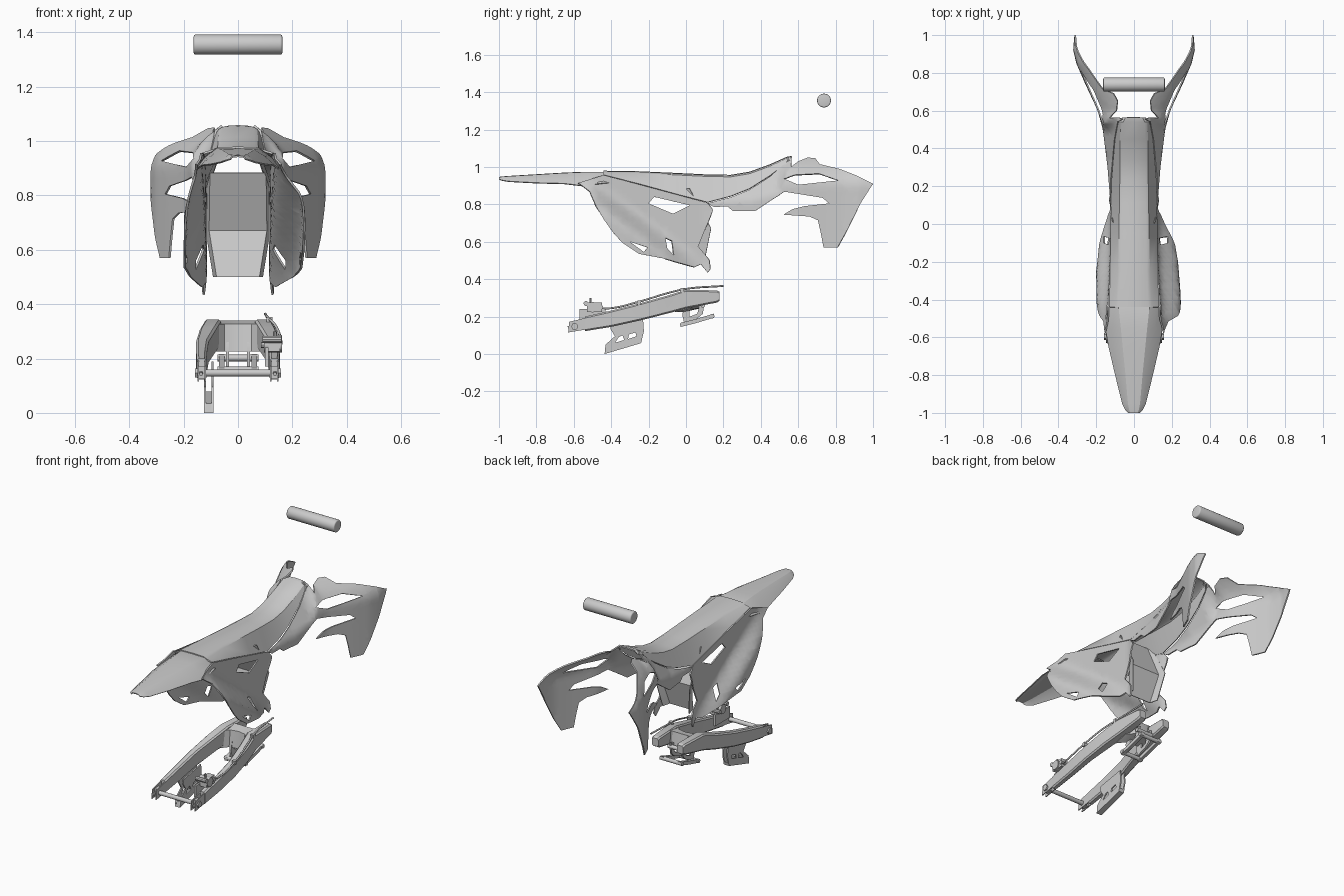
import bpy, bmesh
from math import sin, pi
from mathutils import Vector

if "Cube" in bpy.data.objects:
    bpy.data.objects.remove(bpy.data.objects["Cube"])


def finish(name, bm, angle=0.6):
    bmesh.ops.recalc_face_normals(bm, faces=bm.faces)
    me = bpy.data.meshes.new(name)
    bm.to_mesh(me)
    bm.free()
    ob = bpy.data.objects.new(name, me)
    bpy.context.collection.objects.link(ob)
    bpy.ops.object.select_all(action='DESELECT')
    ob.select_set(True)
    bpy.context.view_layer.objects.active = ob
    bpy.ops.object.shade_smooth_by_angle(angle=angle)
    return ob


def interp(t, pts):
    if t <= pts[0][0]:
        return pts[0][1]
    for (a, b), (c, d) in zip(pts, pts[1:]):
        if t <= c:
            return b + (d - b) * (t - a) / (c - a)
    return pts[-1][1]


def panel(name, loops, fx, thick=0.008, step=0.025):
    """Fill a (y, z) outline with holes, slice it finely and bend it to x = fx(y, z)."""
    bm = bmesh.new()
    for loop in loops:
        vs = [bm.verts.new((0, y, z)) for y, z in loop]
        for i, v in enumerate(vs):
            bm.edges.new((vs[i - 1], v))
    bmesh.ops.triangle_fill(bm, edges=bm.edges[:], use_beauty=True, normal=(1, 0, 0))
    if step:
        for axis, lo, hi in ((1, -1, 1), (2, 0, 1.1)):
            n = Vector((0, 0, 0))
            n[axis] = 1
            for i in range(int((hi - lo) / step)):
                bmesh.ops.bisect_plane(bm, geom=bm.verts[:] + bm.edges[:] + bm.faces[:],
                                       dist=1e-5, plane_co=n * (lo + (i + .5) * step), plane_no=n)
    for v in bm.verts:
        v.co.x = fx(v.co.y, v.co.z)
    bmesh.ops.recalc_face_normals(bm, faces=bm.faces)
    bmesh.ops.solidify(bm, geom=bm.faces[:], thickness=thick)
    return finish(name, bm, .8)


def loft(name, rings, closed=True, thick=0, angle=0.6):
    bm = bmesh.new()
    vr = [[bm.verts.new(p) for p in r] for r in rings]
    n = len(vr[0])
    for a, b in zip(vr, vr[1:]):
        for i in range(n if closed else n - 1):
            j = (i + 1) % n
            bm.faces.new((a[i], a[j], b[j], b[i]))
    if closed:
        bm.faces.new(vr[0])
        bm.faces.new(vr[-1])
    bmesh.ops.recalc_face_normals(bm, faces=bm.faces)
    if thick:
        bmesh.ops.solidify(bm, geom=bm.faces[:], thickness=thick)
    return finish(name, bm, angle)


def box(name, x0, x1, y0, y1, z0, z1):
    return loft(name, [[(x0, y, z0), (x1, y, z0), (x1, y, z1), (x0, y, z1)] for y in (y0, y1)])


def rod(name, a, b, r, seg=20, bevel=0):
    a, b = Vector(a), Vector(b)
    bm = bmesh.new()
    bmesh.ops.create_cone(bm, cap_ends=True, segments=seg, radius1=r, radius2=r, depth=(b - a).length)
    if bevel:
        rim = [e for e in bm.edges if abs(e.verts[0].co.z - e.verts[1].co.z) < 1e-5]
        bmesh.ops.bevel(bm, geom=rim, offset=bevel, segments=3, affect='EDGES', profile=0.5)
    rot = Vector((0, 0, 1)).rotation_difference(b - a).to_matrix()
    for v in bm.verts:
        v.co = rot @ v.co + (a + b) / 2
    return finish(name, bm)


# Handlebar pad
rod("bar_pad", (-.163, .738, 1.355), (.163, .738, 1.355), .037, 32, .007)

# Seat: y, top z, side edge z, half width of top, half width of edge
seat = [(-.44, .977, .958, .095, .13), (-.25, .974, .91, .085, .127), (-.05, .965, .855, .08, .124),
        (.115, .957, .812, .077, .122), (.24, .955, .845, .075, .118), (.34, .972, .885, .075, .11),
        (.45, 1.012, .955, .074, .1), (.54, 1.052, 1.025, .071, .083), (.565, 1.056, 1.04, .055, .06)]
loft("seat", [[(-wb, y, ze), (-wt, y, zt - .008), (-wt * .8, y, zt), (0, y, zt + .003), (wt * .8, y, zt),
               (wt, y, zt - .008), (wb, y, ze)] for y, zt, ze, wt, wb in seat],
     closed=False, thick=.008, angle=.5)

# Rear fender: y, top z, edge z, crease half width, edge half width
fender = [(-1, .945, .935, .02, .03), (-.985, .947, .93, .025, .047), (-.95, .95, .924, .032, .063),
          (-.8, .959, .916, .045, .1), (-.65, .968, .912, .06, .135), (-.55, .972, .9, .07, .152),
          (-.44, .972, .915, .082, .148), (-.36, .955, .915, .085, .12)]
loft("rear_fender", [[(-w, y, ze), (-(w + c) / 2, y, ze + (zt - ze) * .6), (-c, y, zt), (0, y, zt + .002),
                      (c, y, zt), ((w + c) / 2, y, ze + (zt - ze) * .6), (w, y, ze)]
                     for y, zt, ze, c, w in fender], closed=False, thick=.006, angle=.25)

# Side panels, bulging more on the right over the exhaust
side_outline = [(-.44, .957), (-.575, .915), (-.515, .87), (-.48, .79), (-.44, .72), (-.39, .65), (-.34, .595),
                (-.25, .535), (-.115, .51), (.045, .465), (.08, .48), (.115, .435), (.13, .455), (.125, .5),
                (.1, .535), (.065, .575), (.145, .77), (.115, .808)]
windows = [[(-.2, .805), (-.17, .84), (.02, .795), (-.07, .75)],
           [(-.3, .6), (-.205, .57), (-.225, .545)],
           [(-.11, .622), (-.075, .605), (-.065, .53), (-.1, .565)]]


def side_x(s, bulge):
    def fx(y, z):
        d = -.583 * (y + .5) - .813 * (z - .93)
        t = min(max((d + .01) / .13, 0), 1)
        base = interp(y, [(-.5, .142), (-.2, .128), (.1, .122), (.13, .132)])
        return s * (base + interp(y, bulge) * t * t * (3 - 2 * t))
    return fx


bulges = {1: [(-.56, .04), (-.49, .1), (-.42, .11), (-.34, .11), (-.2, .105), (-.1, .09), (0, .055), (.12, .01)],
          -1: [(-.56, .03), (-.42, .06), (-.25, .07), (-.1, .058), (0, .04), (.12, .008)]}

# Radiator shrouds
shroud_outline = [(.115, .806), (.24, .838), (.34, .878), (.45, .95), (.535, 1.025), (.555, 1.06), (.565, 1.04),
                  (.56, 1.0), (.6, 1.03), (.65, 1.05), (.69, 1.048), (.715, 1.015), (.82, .99), (.91, .955),
                  (1, .91), (.93, .8), (.86, .66), (.81, .57), (.735, .57), (.72, .65), (.705, .715),
                  (.66, .735), (.52, .745), (.57, .775), (.63, .79), (.765, .805), (.73, .835), (.525, .868),
                  (.37, .765), (.25, .765), (.22, .79), (.15, .785)]
shroud_window = [(.525, .937), (.58, .958), (.71, .965), (.815, .928), (.6, .905)]


def shroud_x(s):
    spread = [(.12, .126), (.3, .14), (.5, .165), (.6, .192), (.75, .262), (.85, .305), (.92, .322), (1, .316)]
    seat_z = [(.115, .806), (.34, .878), (.45, .95), (.54, 1.025), (.6, 1.05)]
    seat_x = [(.115, .122), (.34, .11), (.45, .1), (.54, .083)]

    def fx(y, z):
        outer = interp(y, spread) - 5 * max(0, z - .89) ** 2 * interp(y, [(.35, 0), (.6, 1)])
        if y < .62:
            slope = interp(y, [(.5, .55), (.62, 2.5)])
            outer = min(outer, interp(y, seat_x) + .004 + slope * max(0, interp(y, seat_z) - z))
        return s * outer
    return fx


for s, side in ((1, "right"), (-1, "left")):
    panel(side + "_side_panel", [side_outline] + windows, side_x(s, bulges[s]))
    panel(side + "_shroud", [shroud_outline, shroud_window], shroud_x(s))

# Inner mudguard with folded side flanges
guard = [(.0, .885, .1, .02), (.095, .672, .103, .04), (.05, .5, .075, .05)]
loft("inner_mudguard", [[(-w - .012, y + f, z), (-w, y, z), (w, y, z), (w + .012, y + f, z)]
                        for y, z, w, f in guard], closed=False, thick=.005)

# Swingarm: y, centre x, half width, bottom z, top z
arm = [(-.54, .134, .018, .122, .2), (-.4, .134, .02, .145, .232), (-.25, .131, .023, .178, .27),
       (-.1, .112, .029, .216, .312), (0, .093, .03, .243, .343), (.165, .085, .026, .275, .34),
       (.18, .085, .022, .285, .333)]
for s, side in ((1, "right"), (-1, "left")):
    rings = []
    for y, x, w, a, b in arm:
        c = .008
        rings.append([(s * (x + i * w + k), y, z) for i, k, z in
                      ((-1, 0, a + c), (-1, c, a), (1, -c, a), (1, 0, a + c),
                       (1, 0, b - c), (1, -c, b), (-1, c, b), (-1, 0, b - c))])
    loft(side + "_swingarm_beam", rings, angle=.4)
    # Axle carrier and chain adjuster
    for k in (-1, 1):
        panel(side + "_axle_plate", [[(-.63, .115), (-.54, .13), (-.54, .192), (-.625, .172)]],
              lambda y, z: s * .136 + k * .013, .006, 0)
    box(side + "_axle_block", s * .136 - .012, s * .136 + .012, -.61, -.57, .125, .172)
    rod(side + "_adjuster_bolt", (s * .136, -.632, .142), (s * .136, -.53, .162), .007, 8)
    rod(side + "_axle_nut", (s * .148, -.595, .147), (s * .158, -.595, .147), .019, 6)
    # Linkage arms and bell crank plates
    loft(side + "_link_arm", [[(s * .06 + dx, y, z + dz) for dx, dz in
                               ((-.01, -.011), (.01, -.011), (.01, .011), (-.01, .011))]
                              for y, z in ((-.03, .155), (.06, .178), (.15, .205))])
    panel(side + "_link_plate", [[(-.01, .26), (.1, .285), (.09, .215), (.06, .19), (-.01, .165), (-.02, .21)],
                                 [(.02, .24), (.07, .25), (.06, .215), (.02, .2)]],
          lambda y, z: s * .045, .012, 0)

# Curved yoke joining the beams
yoke = [(-.085, -.06), (-.05, -.015), (0, -.005), (.05, -.015), (.085, -.06)]
loft("swingarm_yoke", [[(x, y, .225), (x, y + .085, .245), (x, .06, .34), (x, y + .01, .327)]
                       for x, y in yoke], angle=.4)

# Axle and linkage pins
rod("rear_axle", (-.155, -.595, .147), (.155, -.595, .147), .013)
rod("link_pin_rear", (-.075, -.02, .158), (.075, -.02, .158), .012)
rod("link_pin_front", (-.075, .14, .202), (.075, .14, .202), .012)
rod("link_pin_upper", (-.055, .09, .26), (.055, .09, .26), .012)

# Chain guide under the left beam
guide = [(-.435, .003), (-.24, .06), (-.225, .12), (-.23, .19), (-.4, .16), (-.405, .135), (-.38, .095), (-.43, .05)]
slots = [[(-.38, .06), (-.33, .075), (-.34, .1), (-.36, .09)], [(-.31, .08), (-.265, .095), (-.27, .115), (-.305, .105)]]
for x in (-.126, -.098):
    panel("chain_guide_plate", [guide] + slots, lambda y, z: x, .008, 0)
loft("chain_guide_block", [[(x, y, z) for y, z in ((-.435, 0), (-.24, .058), (-.235, .078), (-.43, .035))]
                           for x in (-.126, -.09)])

# Rear brake caliper, bracket and hose
box("caliper_bracket", .1, .112, -.57, -.43, .17, .24)
box("caliper_body", .112, .155, -.53, -.45, .225, .275)
rod("caliper_piston", (.095, -.5, .25), (.162, -.5, .25), .028, 16)
rod("caliper_pin", (.085, -.455, .25), (.16, -.455, .25), .012, 10)
rod("caliper_bolt", (.09, -.535, .27), (.16, -.535, .27), .013, 10)
rod("bleed_valve", (.135, -.51, .26), (.135, -.51, .3), .006, 8)
cu = bpy.data.curves.new("brake_hose", 'CURVE')
cu.dimensions = '3D'
cu.bevel_depth = .005
cu.bevel_resolution = 2
path = [(.145, -.46, .245), (.155, -.4, .245), (.155, -.25, .28), (.135, -.1, .325), (.112, 0, .348), (.1, .2, .364)]
sp = cu.splines.new('BEZIER')
sp.bezier_points.add(len(path) - 1)
for bp, p in zip(sp.bezier_points, path):
    bp.co = p
    bp.handle_left_type = bp.handle_right_type = 'AUTO'
bpy.context.collection.objects.link(bpy.data.objects.new("brake_hose", cu))
for y, x, z in ((-.25, .15, .275), (-.02, .115, .34)):
    box("hose_clamp", x - .01, x + .012, y - .01, y + .01, z - .012, z + .012)
